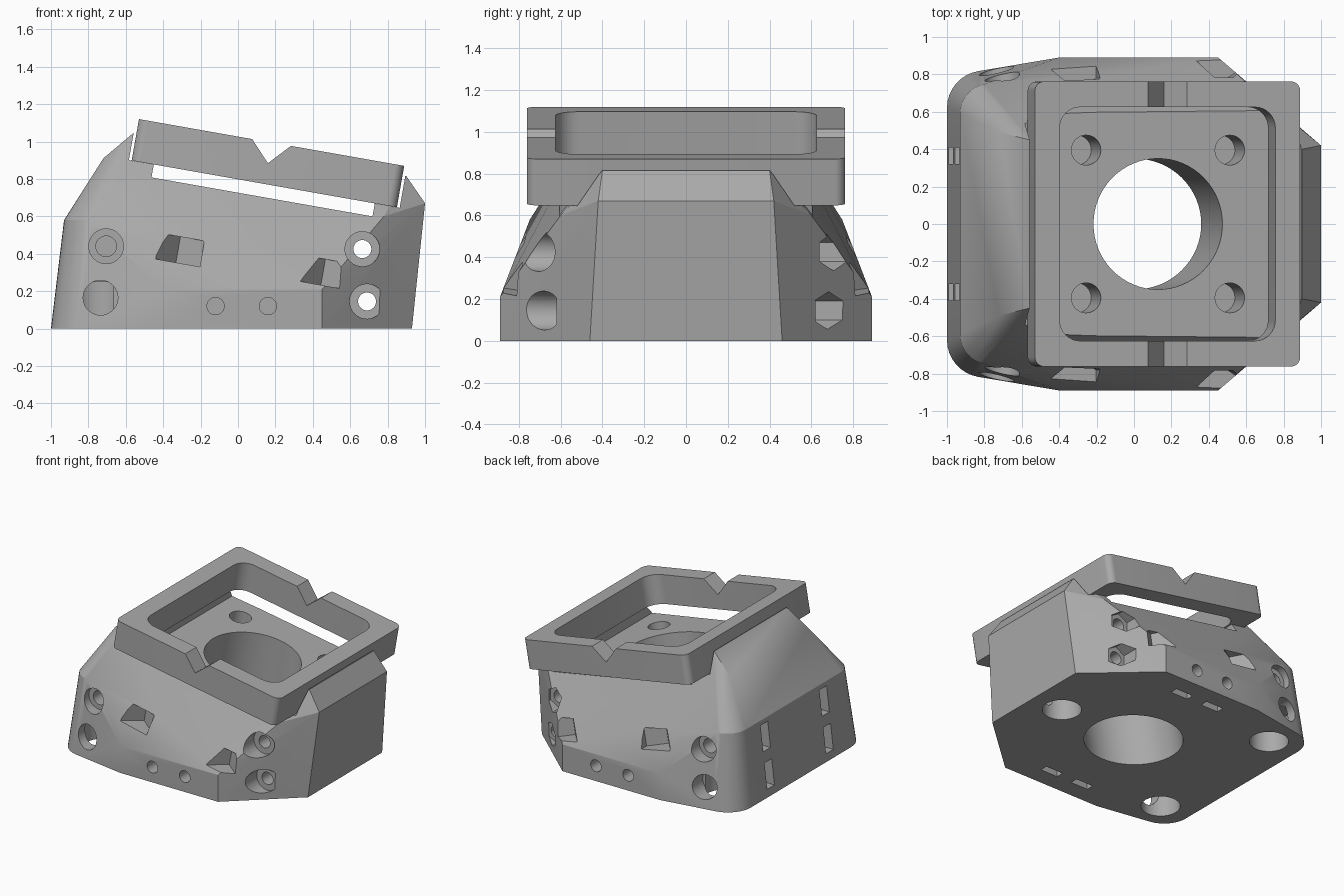
import bpy, bmesh, math
from mathutils import Matrix, Vector

cube = bpy.data.objects.get("Cube")
if cube:
    bpy.data.objects.remove(cube)

grey = bpy.data.materials.new("plain grey")
grey.use_nodes = True
grey.diffuse_color = (0.4, 0.4, 0.4, 1)
grey.node_tree.nodes["Principled BSDF"].inputs["Base Color"].default_value = (0.4, 0.4, 0.4, 1)

TILT = math.radians(10)
# Tilted frame shared by the mounting plate and the frame ring
TOP = Matrix.Translation((0.16, 0, 0.884)) @ Matrix.Rotation(TILT, 4, 'Y')
ALONG_Y = Matrix.Rotation(math.pi / 2, 4, 'X')


def make(name, bm):
    bmesh.ops.recalc_face_normals(bm, faces=bm.faces)
    mesh = bpy.data.meshes.new(name)
    bm.to_mesh(mesh)
    bm.free()
    ob = bpy.data.objects.new(name, mesh)
    bpy.context.collection.objects.link(ob)
    mesh.materials.append(grey)
    return ob


def box(size, at=(0, 0, 0), frame=Matrix()):
    bm = bmesh.new()
    bmesh.ops.create_cube(bm, size=1, matrix=frame @ Matrix.Translation(at) @ Matrix.Diagonal((*size, 1)))
    return make("cutter", bm)


def cylinder(radius, depth, at, frame=Matrix(), turn=Matrix(), sides=32):
    bm = bmesh.new()
    bmesh.ops.create_cone(bm, cap_ends=True, segments=sides, radius1=radius, radius2=radius,
                          depth=depth, matrix=frame @ Matrix.Translation(at) @ turn)
    return make("cutter", bm)


def prism(outline, low, high, frame=Matrix(), name="cutter"):
    """Extrude a flat outline from low to high along the frame's z axis."""
    bm = bmesh.new()
    face = bm.faces.new([bm.verts.new((x, y, low)) for x, y in outline])
    new = bmesh.ops.extrude_face_region(bm, geom=[face])["geom"]
    bmesh.ops.translate(bm, vec=(0, 0, high - low), verts=[v for v in new if isinstance(v, bmesh.types.BMVert)])
    bm.transform(frame)
    return make(name, bm)


def rounded(hx, hy, r, steps=8):
    pts = []
    for i, (sx, sy) in enumerate([(1, 1), (-1, 1), (-1, -1), (1, -1)]):
        for k in range(steps + 1):
            a = math.pi / 2 * (i + k / steps)
            pts.append((sx * (hx - r) + r * math.cos(a), sy * (hy - r) + r * math.sin(a)))
    return pts


def cut(ob, cutter):
    mod = ob.modifiers.new("cut", 'BOOLEAN')
    mod.operation = 'DIFFERENCE'
    mod.solver = 'EXACT'
    mod.object = cutter
    bpy.context.view_layer.objects.active = ob
    bpy.ops.object.modifier_apply(modifier=mod.name)
    bpy.data.objects.remove(cutter)


# Faceted body: hull of one mirrored half
half = [(0.93, 0.46, 0), (0.45, 0.89, 0), (0.45, 0.89, 0.21), (-0.4, 0.89, 0), (-0.4, 0.89, 0.21),
        (1.0, 0.42, 0.67), (0.9, 0.4, 0.815), (0.78, 0.6, 0.6), (-0.72, 0.49, 0.91), (-0.56, 0.45, 1.045)]
for k in range(9):
    a = math.radians(100 + 10 * k)
    c, s = math.cos(a), math.sin(a)
    half.append((-0.8 + 0.2 * c, 0.62 + 0.2 * s, 0))
    half.append((-0.77 + 0.16 * c, 0.59 + 0.16 * s, 0.58))
bm = bmesh.new()
for x, y, z in half:
    for side in (1, -1):
        bm.verts.new((x, y * side, z))
hull = bmesh.ops.convex_hull(bm, input=bm.verts)
bmesh.ops.delete(bm, geom=list({g for g in hull["geom_interior"] if isinstance(g, bmesh.types.BMVert)}),
                 context='VERTS')
bmesh.ops.dissolve_limit(bm, angle_limit=0.01, verts=bm.verts, edges=bm.edges)
body = make("body", bm)

# Seat for the ring, and the lower plate between the seats
cut(body, box((1.47, 2.4, 1), (0, 0, 0.387), TOP))
cut(body, box((1.2, 2.4, 1), (0, 0, 0.317), TOP))

# Central bore and plate screw holes, square to the plate
cut(body, cylinder(0.35, 3, (0, 0, 0), TOP, sides=64))
for x in (-0.39, 0.39):
    for y in (-0.395, 0.395):
        cut(body, cylinder(0.08, 0.6, (x, y, -0.18), TOP))

# Blind holes in the underside
for x, y in ((0.67, 0), (-0.75, 0.6), (-0.75, -0.6)):
    cut(body, cylinder(0.14, 0.5, (x, y, 0)))

# Cross bolts: round recess in front, hexagonal nut recess behind
for x, z in ((0.665, 0.425), (0.69, 0.145)):
    cut(body, cylinder(0.048, 3, (x, 0, z), turn=ALONG_Y))
    cut(body, cylinder(0.093, 0.6, (x, -0.92, z), turn=ALONG_Y))
    cut(body, cylinder(0.09, 0.6, (x, 0.92, z), turn=ALONG_Y, sides=6))

for side in (1, -1):
    # Counterbored corner screws
    for x, z in ((-0.705, 0.44), (-0.735, 0.165)):
        cut(body, cylinder(0.093, 0.4, (x, side * 0.91, z), turn=ALONG_Y))
        cut(body, cylinder(0.055, 0.4, (x, side * 0.73, z), turn=ALONG_Y))
    # Small side holes with nut slots below
    for x in (-0.12, 0.16):
        cut(body, cylinder(0.046, 0.5, (x, side * 0.85, 0.12), turn=ALONG_Y))
        cut(body, box((0.15, 0.06, 0.4), (x, side * 0.72, 0)))
    # Wedge notches in the sloping sides
    for x, z, y in ((-0.31, 0.42, 0.69), (0.465, 0.3, 0.74)):
        frame = Matrix.Translation((x, 0, z)) @ Matrix.Rotation(TILT, 4, 'Y')
        outline = [(-0.12, side * 1.0), (-0.12, side * (y + 0.13)), (-0.01, side * y),
                   (0.12, side * (y + 0.09)), (0.12, side * 1.0)]
        cut(body, prism(outline, -0.07, 0.07, frame))
    # Strap slots in the end wall
    for z in (0.16, 0.445):
        cut(body, box((0.3, 0.09, 0.2), (-1.0, side * 0.365, z)))

# Frame ring with V notches: on top of the long sides, underneath the ends
ring = prism(rounded(0.72, 0.762, 0.05), -0.1125, 0.1125, TOP, "frame_ring")
cut(ring, prism(rounded(0.585, 0.625, 0.11), -0.3, 0.3, TOP))
cut(ring, prism([(-0.15, 0.16), (0, 0), (0.15, 0.16)], -1, 1, TOP @ ALONG_Y))
turn_x = Matrix.Rotation(math.pi / 2, 4, 'Z') @ ALONG_Y
cut(ring, prism([(-0.12, -0.14), (0, -0.02), (0.12, -0.14)], -1, 1, TOP @ turn_x))

for ob in (body, ring):
    bpy.ops.object.select_all(action='DESELECT')
    ob.select_set(True)
    bpy.context.view_layer.objects.active = ob
    bpy.ops.object.shade_smooth_by_angle(angle=math.radians(20))
